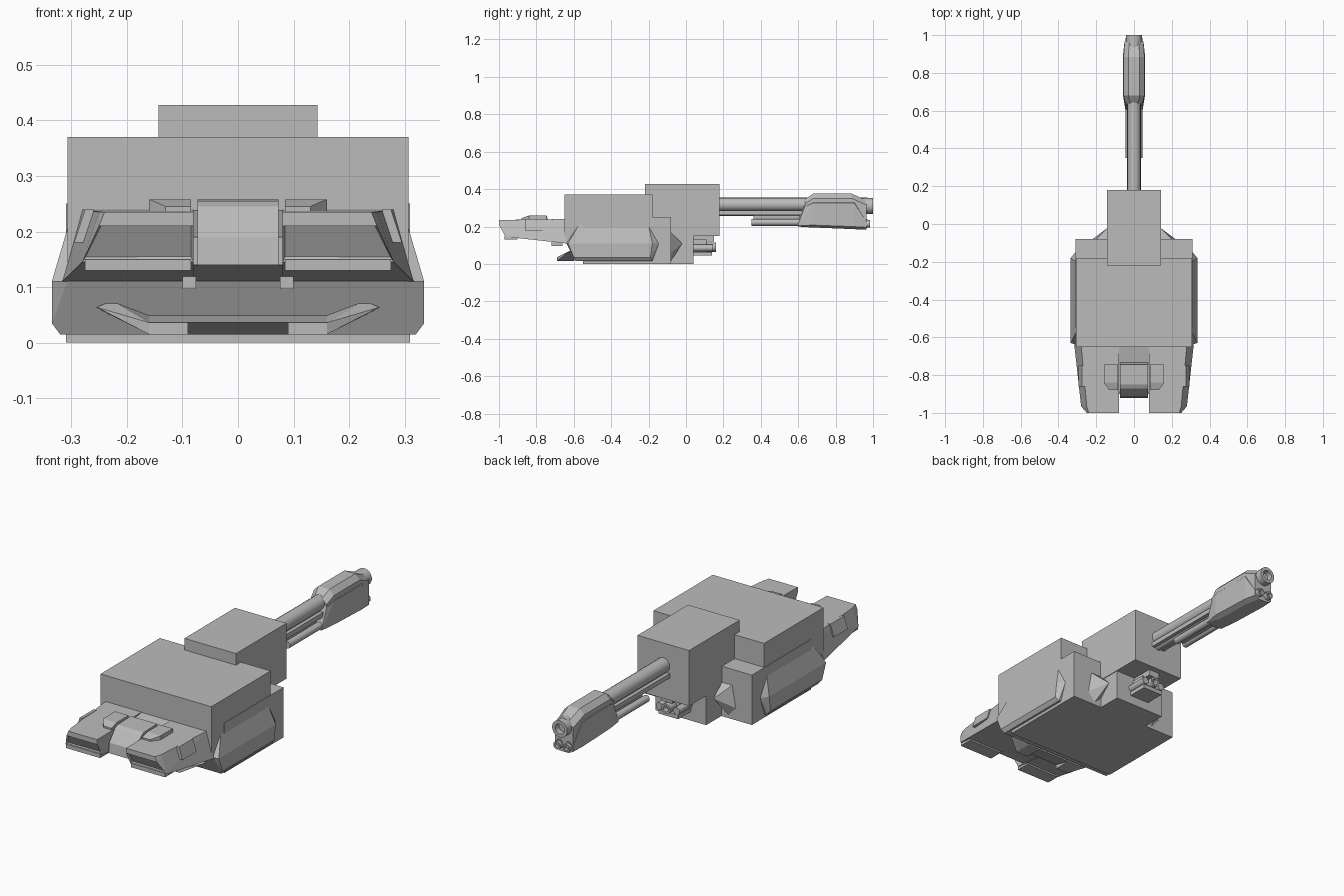
import bpy
import bmesh
import math

cube = bpy.data.objects.get("Cube")
if cube:
    bpy.data.objects.remove(cube, do_unlink=True)

tone = (0.5, 0.5, 0.5, 1)
grey = bpy.data.materials.new("plain_grey")
grey.use_nodes = True
grey.diffuse_color = tone
grey.node_tree.nodes["Principled BSDF"].inputs["Base Color"].default_value = tone

# Stations shared by several parts
nose, hood_end, body_front, body_back = -1, -0.64, -0.65, -0.08
turret_back, gun_tip = 0.18, 1
hood_top, belt, skirt, underside = 0.24, 0.11, 0.015, 0


def finish(name, bm):
    """Turn the working mesh into a grey object in the scene."""
    bmesh.ops.recalc_face_normals(bm, faces=bm.faces)
    mesh = bpy.data.meshes.new(name)
    bm.to_mesh(mesh)
    bm.free()
    mesh.materials.append(grey)
    part = bpy.data.objects.new(name, mesh)
    bpy.context.collection.objects.link(part)
    return part


def hull(name, points, panel=False):
    """Faceted solid around the points, with an optional recessed nose panel."""
    bm = bmesh.new()
    for point in points:
        bm.verts.new(point)
    bmesh.ops.convex_hull(bm, input=bm.verts[:])
    loose = [v for v in bm.verts if not v.link_faces]
    bmesh.ops.delete(bm, geom=loose, context='VERTS')
    bmesh.ops.dissolve_limit(bm, angle_limit=0.03, verts=bm.verts[:], edges=bm.edges[:])
    bmesh.ops.recalc_face_normals(bm, faces=bm.faces)
    if panel:
        facing = [f for f in bm.faces if f.normal.y < -0.6 and f.normal.z < -0.2]
        largest = max(facing, key=lambda f: f.calc_area())
        bmesh.ops.inset_region(bm, faces=[largest], thickness=0.007, depth=-0.012)
    return finish(name, bm)


def block(name, half, y, z, x=0):
    """Box with a half width about x and spans along y and z."""
    return hull(name, [(x + s * half, b, c) for s in (-1, 1) for b in y for c in z])


def prism(name, half, profile, x=0):
    """Side profile of (y, z) points widened about x."""
    return hull(name, [(x + s * half, y, z) for s in (-1, 1) for y, z in profile])


def tube(name, radius, y, z, x=0, hollow=False, sides=16):
    """Rod along y, with an optional blind bore in its rear end."""
    start, end = y
    rings = [(start, radius), (end, radius)]
    if hollow:
        rings += [(end, radius * 0.6), (end - radius, radius * 0.6)]
    bm = bmesh.new()
    loops = []
    for along, reach in rings:
        angles = [math.tau * i / sides for i in range(sides)]
        loops.append([bm.verts.new((x + reach * math.cos(a), along, z + reach * math.sin(a)))
                      for a in angles])
    for near, far in zip(loops, loops[1:]):
        for i in range(sides):
            bm.faces.new((near[i - 1], near[i], far[i], far[i - 1]))
    bm.faces.new(loops[0])
    bm.faces.new(loops[-1])
    part = finish(name, bm)
    bpy.ops.object.select_all(action='DESELECT')
    part.select_set(True)
    bpy.context.view_layer.objects.active = part
    bpy.ops.object.shade_smooth_by_angle(angle=math.radians(40))


def pair(maker, name, *args, x, **options):
    """Make a part on the left and again on the right."""
    for side, sign in (("left", 1), ("right", -1)):
        maker(f"{side}_{name}", *args, x=sign * x, **options)


def mirrored_hull(name, points, **options):
    for side, sign in (("left", 1), ("right", -1)):
        hull(f"{side}_{name}", [(sign * x, y, z) for x, y, z in points], **options)


def frame(y, inner, upper, lower, top, bottom):
    """Four-cornered section with a sloping outer side."""
    return [(inner, y, top), (upper, y, top), (lower, y, bottom), (inner, y, bottom)]


def section(y, half, bottom, top, cut=0.025):
    """Symmetric section with its corners cut off."""
    return [(s * w, y, z) for s in (-1, 1)
            for w, z in ((half, top - cut), (half - cut, top),
                         (half, bottom + cut / 2), (half - cut, bottom))]


def layer(z, half, front, back):
    """Level outline of the side armour."""
    return [(s * half, y, z) for s in (-1, 1) for y in (front, back)]


# Main body blocks
block("upper_hull", 0.307, (body_front, -0.18), (belt, 0.37))
block("lower_hull", 0.309, (-0.55, body_back), (underside, 0.25))
block("rear_hull", 0.14, (body_back, 0.04), (underside, 0.2))
block("turret", 0.143, (-0.22, turret_back), (0.15, 0.428))

# Bulged side armour joined across the front
hull("side_armour", layer(skirt, 0.32, -0.59, -0.18)
     + layer(0.035, 0.335, -0.6, -0.19)
     + layer(belt, 0.335, -0.63, -0.18)
     + layer(belt, 0.307, hood_end, -0.145)
     + layer(0.205, 0.307, -0.575, -0.2))

# Pointed rear cheeks
mirrored_hull("rear_cheek", frame(body_back, 0.13, 0.2, 0.22, 0.17, 0.06)
              + [(0.14, -0.02, belt), (0.18, body_back, skirt)])

# Hood halves with recessed nose panels and a thin lip below
mirrored_hull("hood", frame(nose, 0.08, 0.24, 0.25, 0.235, 0.21)
              + frame(-0.965, 0.08, 0.25, 0.28, 0.235, 0.145)
              + frame(hood_end, 0.08, 0.28, 0.316, hood_top, belt), panel=True)
pair(block, "nose_lip", 0.095, (-0.97, -0.9), (0.13, 0.15), x=0.18)

# Centre of the hood
prism("hood_floor", 0.082, [(-0.9, 0.14), (-0.9, 0.19), (-0.73, 0.2),
                            (hood_end, hood_top), (hood_end, belt)])
prism("hood_centre", 0.073, [(-0.92, 0.14), (-0.915, 0.19), (-0.87, 0.245), (-0.85, 0.255),
                             (-0.745, 0.258), (-0.73, 0.21), (-0.73, 0.13)])

# Hood pods, lamps and latches
mirrored_hull("hood_pod", frame(-0.88, 0.085, 0.13, 0.13, 0.245, 0.23)
              + frame(-0.84, 0.085, 0.16, 0.16, 0.258, 0.23)
              + frame(-0.745, 0.085, 0.16, 0.16, 0.258, 0.23))
mirrored_hull("side_lamp", frame(-0.86, 0.26, 0.275, 0.295, hood_top, 0.18)
              + frame(-0.75, 0.26, 0.275, 0.295, hood_top, 0.18))
pair(block, "latch", 0.012, (-0.72, -0.66), (0.097, 0.13), x=0.088)

# Front bumper: undercut centre, square shoulders and swept wings
bumper_back, bumper_front = -0.6, -0.69
prism("bumper_centre", 0.09, [(bumper_front, 0.036), (bumper_back, 0.05), (bumper_back, skirt)])
shoulder = [(bumper_front, skirt), (bumper_front, 0.036), (bumper_back, 0.05), (bumper_back, skirt)]
pair(prism, "bumper_shoulder", 0.035, shoulder, x=0.125)
mirrored_hull("bumper_wing", [(0.16, y, z) for y, z in shoulder]
              + [(0.255, -0.63, 0.064), (0.225, -0.61, 0.075), (0.25, -0.58, 0.06)])

# Gun barrel with rails and lower rods
barrel_run = (turret_back, 0.65)
tube("barrel", 0.036, (turret_back, 0.97), 0.318)
tube("barrel_rod", 0.02, barrel_run, 0.275)
pair(block, "barrel_rail", 0.009, barrel_run, (0.262, 0.285), x=0.028)
pair(tube, "lower_rod", 0.018, (0.35, 0.97), 0.222, x=0.026, sides=12)
block("rod_bridge", 0.012, (0.36, 0.62), (0.215, 0.268))

# Gun shroud: top cover over wider cheek plates
hull("shroud_cover", section(0.635, 0.046, 0.25, 0.345)
     + section(0.68, 0.055, 0.25, 0.376)
     + section(0.885, 0.055, 0.25, 0.376)
     + section(0.965, 0.05, 0.22, 0.34))
hull("shroud_body", section(0.6, 0.045, 0.2, 0.23)
     + section(0.635, 0.046, 0.197, 0.33)
     + section(0.68, 0.058, 0.195, 0.35)
     + section(0.9, 0.058, 0.187, 0.35)
     + section(0.965, 0.05, 0.183, 0.25))
tube("muzzle", 0.042, (0.94, gun_tip), 0.31, hollow=True, sides=20)
pair(tube, "lower_muzzle", 0.02, (0.95, 0.985), 0.215, x=0.026, hollow=True, sides=12)

# Small mount below the back of the turret
block("mount_body", 0.04, (0.03, 0.11), (0.055, 0.13))
block("mount_bracket", 0.03, (0.03, 0.15), (0.12, 0.152))
block("mount_base", 0.055, (0.03, 0.14), (0.045, 0.065))
tube("mount_port", 0.025, (0.1, 0.16), 0.09, hollow=True)
pair(tube, "mount_tube", 0.018, (0.04, 0.145), 0.085, x=0.048, sides=12)
